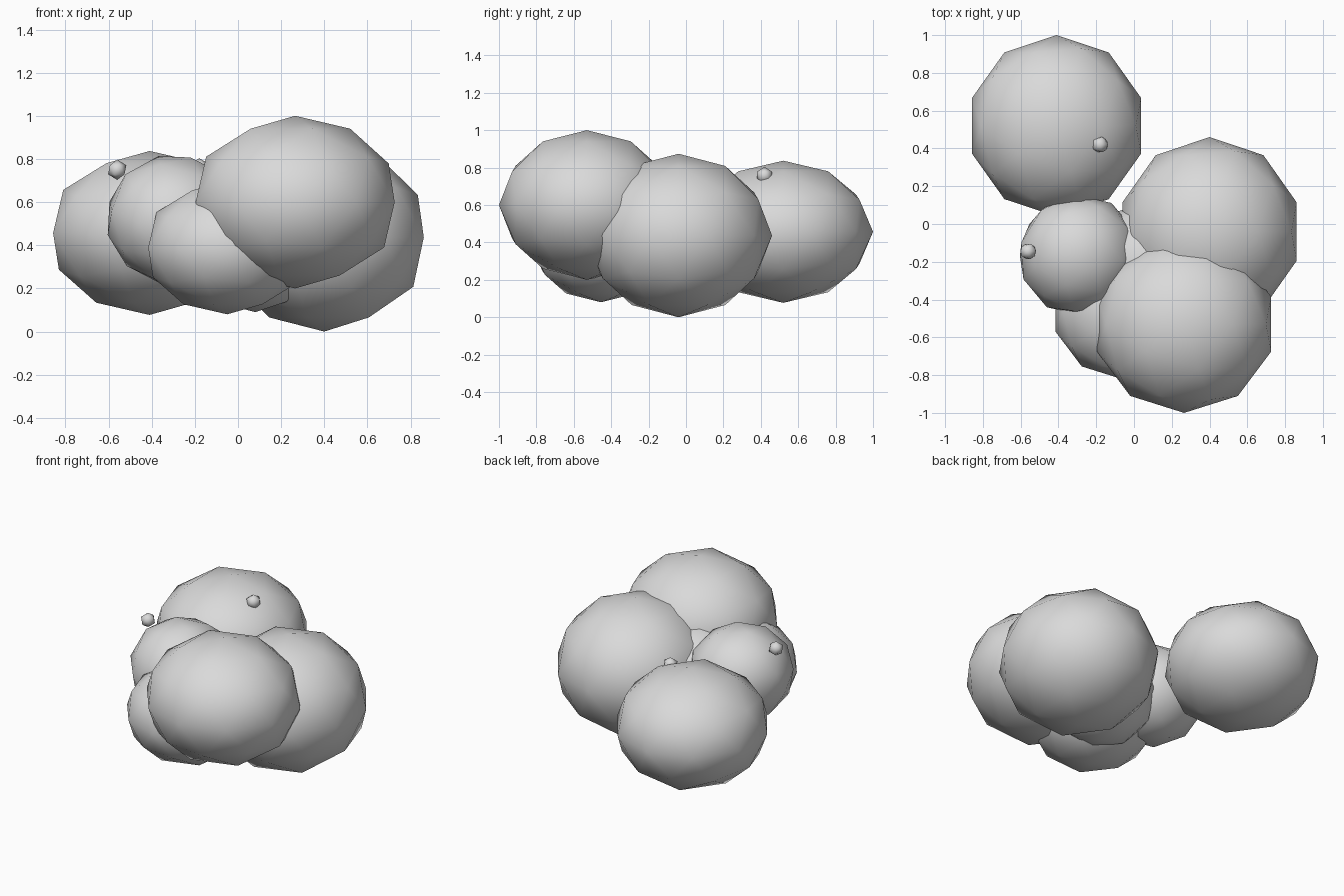
import bpy
from mathutils import Euler

cube = bpy.data.objects.get("Cube")
if cube:
    bpy.data.objects.remove(cube, do_unlink=True)

grey = bpy.data.materials.new("light_grey")
grey.use_nodes = True
COLOUR = (0.7, 0.7, 0.7, 1.0)
grey.diffuse_color = COLOUR
grey.node_tree.nodes["Principled BSDF"].inputs["Base Color"].default_value = COLOUR


def puff(name, centre, radii, turn=(0, 0, 0), detail=2):
    """One faceted, smooth-shaded ball of the cluster."""
    bpy.ops.mesh.primitive_ico_sphere_add(subdivisions=detail, radius=1, location=centre)
    ball = bpy.context.object
    ball.name = name
    ball.scale = radii
    ball.rotation_euler = Euler(turn)
    ball.data.materials.append(grey)
    bpy.ops.object.shade_smooth()
    return ball


# Large outer puffs
puff("back_puff", (-0.41, 0.52, 0.457), (0.47, 0.48, 0.38))
puff("left_puff", (0.40, -0.04, 0.437), (0.485, 0.50, 0.437))
puff("front_puff", (0.265, -0.53, 0.60), (0.485, 0.47, 0.40))

# Smaller puffs filling the middle
puff("right_puff", (-0.29, -0.165, 0.515), (0.325, 0.325, 0.305), turn=(0.2, 0.22, 0.1))
puff("low_front_puff", (-0.05, -0.455, 0.39), (0.385, 0.37, 0.31))
puff("core_puff", (0.08, -0.22, 0.41), (0.34, 0.34, 0.32))

# Tiny specks beside the puffs
for side, spot in (("right", (-0.56, -0.145, 0.75)), ("back", (-0.18, 0.42, 0.757))):
    puff(side + "_speck", spot, (0.047, 0.047, 0.047), detail=1)
